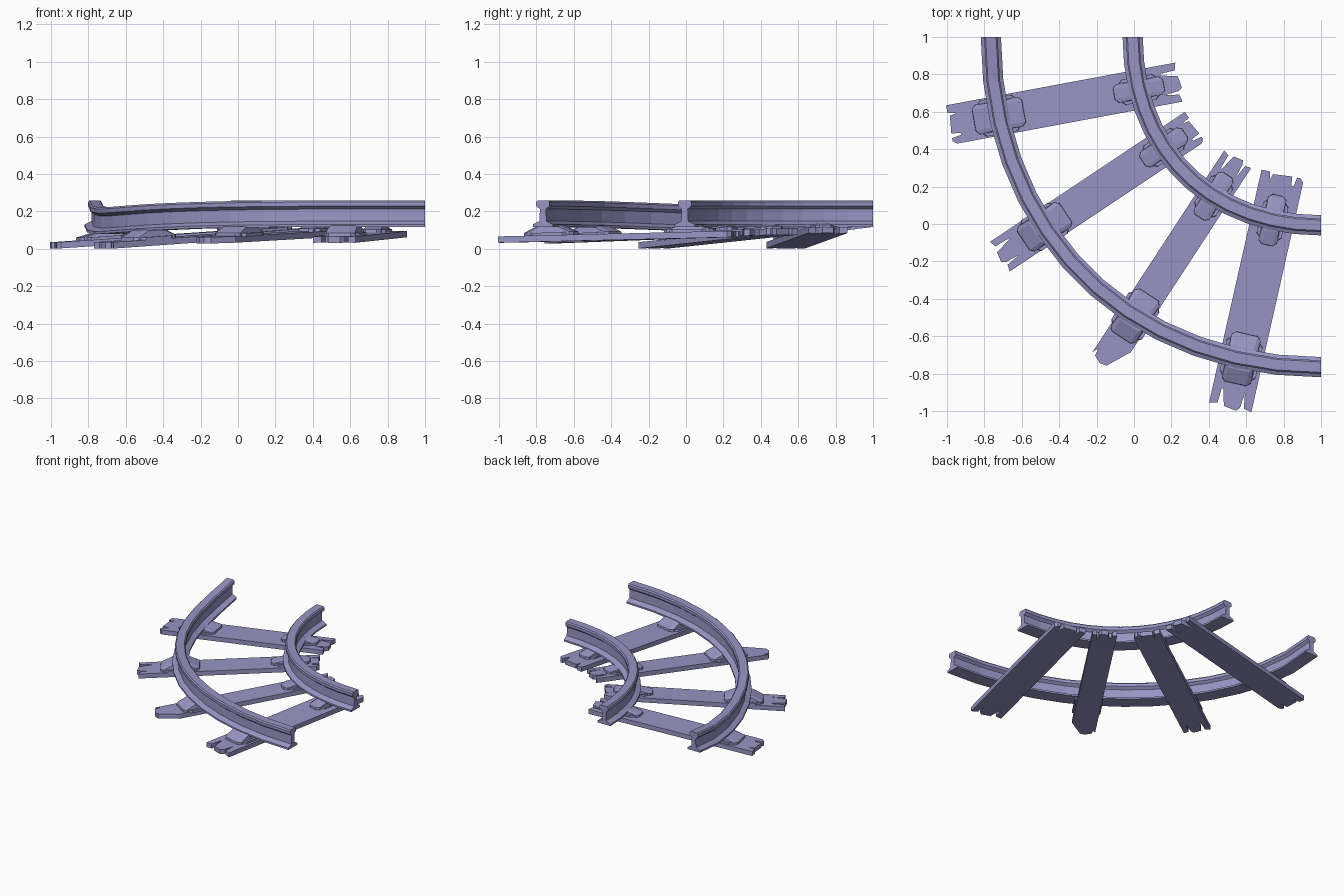
import bpy, bmesh
from mathutils import Vector
from mathutils.geometry import interpolate_bezier

if "Cube" in bpy.data.objects:
    bpy.data.objects.remove(bpy.data.objects["Cube"])

COLOUR = (0.31, 0.30, 0.55, 1)
mat = bpy.data.materials.new("dusty_lavender")
mat.use_nodes = True
mat.diffuse_color = COLOUR
mat.node_tree.nodes["Principled BSDF"].inputs["Base Color"].default_value = COLOUR


def loft(name, rings):
    """Skin equal-sized closed rings and cap both ends."""
    bm = bmesh.new()
    loops = [[bm.verts.new(p) for p in ring] for ring in rings]
    for a, b in zip(loops, loops[1:]):
        for i in range(len(a)):
            j = (i + 1) % len(a)
            bm.faces.new((a[i], a[j], b[j], b[i]))
    bm.faces.new(loops[0][::-1])
    bm.faces.new(loops[-1])
    bmesh.ops.recalc_face_normals(bm, faces=bm.faces)
    mesh = bpy.data.meshes.new(name)
    bm.to_mesh(mesh)
    bm.free()
    mesh.materials.append(mat)
    ob = bpy.data.objects.new(name, mesh)
    bpy.context.collection.objects.link(ob)


# Rail cross-section: wide foot, thin web, chamfered head
half = [(0.054, 0.117), (0.054, 0.13), (0.019, 0.148), (0.016, 0.212),
        (0.036, 0.228), (0.036, 0.25), (0.028, 0.259)]
profile = half + [(-x, z) for x, z in reversed(half)]

# Height change along the sagging outer rail
SAG = [0, -0.038, -0.038, -0.029, -0.019, -0.011, -0.005, -0.002, 0, 0, 0]


def rail_path(start, handle, count, sag):
    pts = interpolate_bezier(Vector((start, 1, 0)), Vector((start, 1 - handle, 0)),
                             Vector((1 - handle, start, 0)), Vector((1, start, 0)), count)
    for i, p in enumerate(pts):
        u = i / (count - 1) * 10
        k = min(int(u), 9)
        if sag:
            p.z = SAG[k] + (SAG[k + 1] - SAG[k]) * (u - k)
    return pts


def make_rail(name, path):
    rings = []
    last = len(path) - 1
    for i, p in enumerate(path):
        d = path[min(i + 1, last)] - path[max(i - 1, 0)]
        if i == 0:
            d = Vector((0, -1, 0))
        elif i == last:
            d = Vector((1, 0, 0))
        side = Vector((d.y, -d.x, 0)).normalized()
        rings.append([p + side * x + Vector((0, 0, z)) for x, z in profile])
    loft(name, rings)


# Start offset, curve handle length, sagging or not, chair half width
RAILS = {"outer": (-0.765, 1.035, True, 0.08), "inner": (-0.007, 0.6, False, 0.05)}
for label, (start, handle, sag, _) in RAILS.items():
    make_rail(label + "_rail", rail_path(start, handle, 14, sag))

# Splintered plank ends: (position across, depth cut back)
SPLIT = [(-1, 0.01), (-0.62, 0.02), (-0.52, 0.1), (-0.44, 0.02), (-0.3, 0),
         (0.3, 0.01), (0.5, 0.1), (0.58, 0.1), (0.62, 0.02), (1, 0.01)]
CHIPPED = [(-1, 0.02), (-0.85, 0), (-0.68, 0), (-0.6, 0.05), (-0.5, 0.05),
           (-0.45, 0), (0.45, 0.01), (0.52, 0.05), (0.6, 0), (1, 0)]
POINTED = [(-1, 0.14), (-0.2, 0.01), (0.25, 0), (0.75, 0.02), (0.8, 0.06), (1, 0.03)]
THICK = 0.017

# Sleepers: outer end, inner end, half width, end patterns
SLEEPERS = [
    (Vector((-0.985, 0.53, 0.018)), Vector((0.25, 0.76, 0.101)), 0.106, CHIPPED, SPLIT),
    (Vector((-0.725, -0.18, 0.018)), Vector((0.325, 0.52, 0.092)), 0.095, SPLIT, CHIPPED),
    (Vector((-0.165, -0.755, 0.045)), Vector((0.56, 0.355, 0.087)), 0.086, POINTED, SPLIT),
    (Vector((0.512, -0.99, 0.049)), Vector((0.795, 0.265, 0.079)), 0.116, SPLIT, CHIPPED),
]


def make_block(name, centre, along, side, levels):
    """Round-cornered block from (half length, half width, height) levels."""
    rings = []
    for reach, w, z in levels:
        c = 0.02
        outline = [(reach, w - c), (reach - c, w), (c - reach, w), (-reach, w - c),
                   (-reach, c - w), (c - reach, -w), (reach - c, -w), (reach, c - w)]
        rings.append([centre + along * a + side * b + Vector((0, 0, z)) for a, b in outline])
    loft(name, rings)


for n, (outer, inner, w, end_a, end_b) in enumerate(SLEEPERS, 1):
    along = (inner - outer).normalized()
    side = Vector((-along.y, along.x, 0)).normalized()
    up = Vector((0, 0, THICK))

    # Plank with notched ends
    outline = [outer + along * d + side * (w * a) for a, d in end_a]
    outline += [inner - along * d + side * (w * a) for a, d in reversed(end_b)]
    loft(f"sleeper_{n}", [[p - up for p in outline], [p + up for p in outline]])

    # Sloped chair and bed plate where each rail crosses the plank
    for label, (start, handle, sag, width) in RAILS.items():
        path = rail_path(start, handle, 101, sag)
        hit = min(path, key=lambda p: abs((p - outer).dot(side)))
        dist = (hit - outer).to_2d().length / along.to_2d().length
        centre = outer + along * dist + up
        top = max(hit.z + 0.125 - centre.z, 0.03)
        make_block(f"{label}_chair_{n}", centre, along, side,
                   [(0.137, width, -0.005), (0.135, width, 0.016), (0.06, width - 0.004, top)])
        make_block(f"{label}_bed_plate_{n}", centre, along, side,
                   [(0.105, width + 0.018, -0.005), (0.1, width + 0.018, 0.014)])
